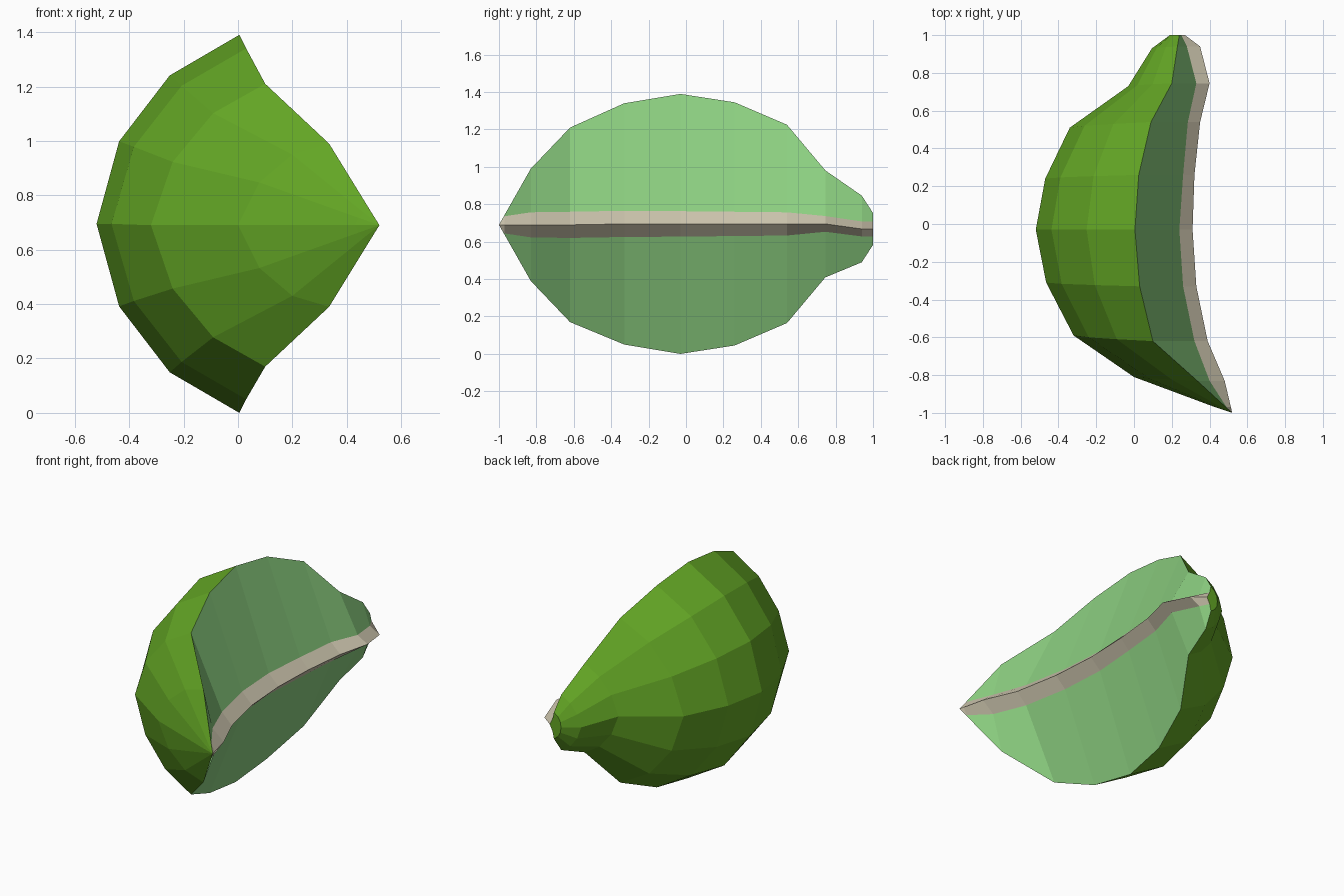
import bpy, bmesh, math

if "Cube" in bpy.data.objects:
    bpy.data.objects.remove(bpy.data.objects["Cube"])


def material(name, colour):
    m = bpy.data.materials.new(name)
    m.diffuse_color = (*colour, 1)
    m.use_nodes = True
    m.node_tree.nodes["Principled BSDF"].inputs["Base Color"].default_value = m.diffuse_color
    return m


RIND, FLESH, PITH = 0, 1, 2
materials = [material("rind green", (0.125, 0.38, 0.018)),
             material("flesh light green", (0.26, 0.62, 0.215)),
             material("pith cream", (0.62, 0.57, 0.43))]

# Cross-sections along y: rim y, rind y, centre z, ridge x, rim x, rim height,
# outer rind x, pith edge x, pith edge height
sections = [
    (-0.97, -0.97, 0.69, 0.513, 0.487, 0.053, 0.43, 0.49, 0.046),
    (-0.83, -0.81, 0.69, 0.48, 0.335, 0.30, 0.00, 0.40, 0.067),
    (-0.62, -0.59, 0.69, 0.39, 0.10, 0.52, -0.32, 0.32, 0.07),
    (-0.33, -0.31, 0.695, 0.33, 0.03, 0.645, -0.465, 0.26, 0.07),
    (-0.03, -0.03, 0.695, 0.31, 0.005, 0.695, -0.52, 0.24, 0.068),
    (0.26, 0.24, 0.695, 0.32, 0.025, 0.65, -0.47, 0.26, 0.065),
    (0.54, 0.51, 0.695, 0.35, 0.09, 0.53, -0.34, 0.285, 0.062),
    (0.745, 0.73, 0.695, 0.40, 0.20, 0.286, -0.03, 0.33, 0.042),
    (0.94, 0.93, 0.668, 0.35, 0.23, 0.178, 0.095, 0.28, 0.04),
    (1.00, 1.00, 0.668, 0.27, 0.24, 0.085, 0.19, 0.25, 0.04),
]


def ring(bm, s):
    """Ridge, pith edge, seven rind points swept about the ridge, pith edge."""
    y, yo, zc, ridge, rim, h, outer, px, ph = s
    a0, r0 = math.atan2(h, rim - ridge), math.hypot(h, rim - ridge)
    r1 = ridge - outer
    pts = [(ridge, y, zc), (px, y, zc + ph)]
    for i in range(7):
        t = 1 - abs(i - 3) / 3
        a = a0 + (math.pi - a0) * t
        r = r0 + (r1 - r0) * t
        side = 1 if i <= 3 else -1
        pts.append((ridge + r * math.cos(a), y + (yo - y) * t,
                    zc + side * r * math.sin(a)))
    pts.append((px, y, zc - ph))
    return [bm.verts.new(p) for p in pts]


# One closed wedge lofted through the sections
bm = bmesh.new()
rings = [ring(bm, s) for s in sections]
tip = bm.verts.new((0.52, -1.0, 0.69))
n = len(rings[0])
column = [PITH, FLESH] + [RIND] * 6 + [FLESH, PITH]
for j in range(n):
    k = (j + 1) % n
    bm.faces.new((tip, rings[0][j], rings[0][k])).material_index = column[j]
    for a, b in zip(rings, rings[1:]):
        bm.faces.new((a[j], b[j], b[k], a[k])).material_index = column[j]

# Blunt stem end
bm.faces.new(rings[-1]).material_index = RIND

bmesh.ops.recalc_face_normals(bm, faces=bm.faces)
mesh = bpy.data.meshes.new("citrus_wedge")
bm.to_mesh(mesh)
bm.free()
for m in materials:
    mesh.materials.append(m)
wedge = bpy.data.objects.new("citrus_wedge", mesh)
bpy.context.collection.objects.link(wedge)
